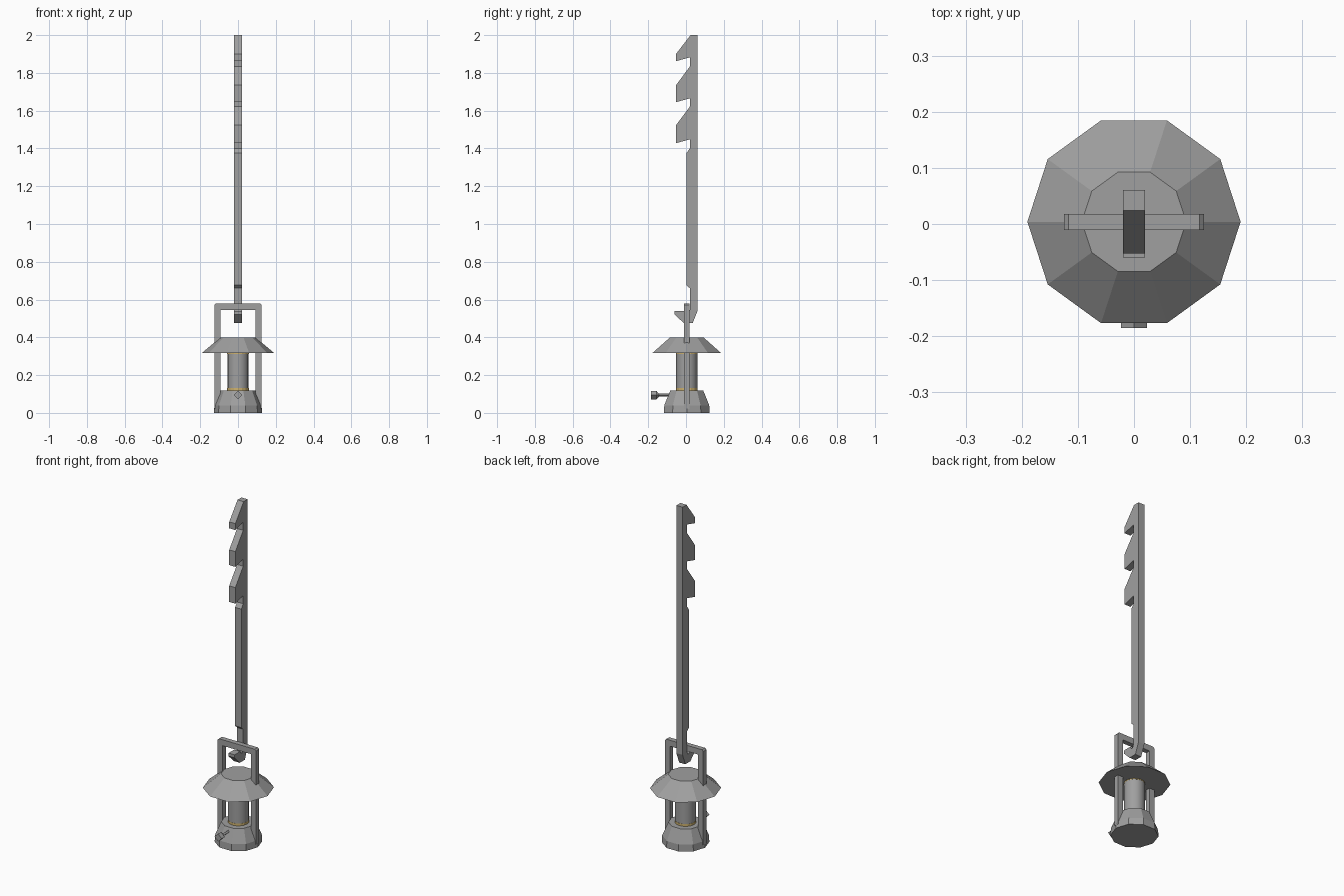
import bpy, bmesh, math

if "Cube" in bpy.data.objects:
    bpy.data.objects.remove(bpy.data.objects["Cube"])


def material(name, rgb):
    m = bpy.data.materials.new(name)
    m.diffuse_color = (*rgb, 1)
    m.use_nodes = True
    m.node_tree.nodes["Principled BSDF"].inputs["Base Color"].default_value = m.diffuse_color
    return m


GREY = material("iron grey", (0.35, 0.35, 0.35))
GOLD = material("brass gold", (0.62, 0.45, 0.16))


def finish(bm, name, mat):
    bmesh.ops.recalc_face_normals(bm, faces=bm.faces)
    me = bpy.data.meshes.new(name)
    bm.to_mesh(me)
    bm.free()
    me.materials.append(mat)
    ob = bpy.data.objects.new(name, me)
    bpy.context.collection.objects.link(ob)
    return ob


def lathe(name, rings, sides, mat, place):
    """Closed stack of polygon rings (radius, height), mapped by place(u, v, h)."""
    bm = bmesh.new()
    loops = []
    for r, h in rings:
        loops.append([bm.verts.new(place(r * math.cos(2 * math.pi * i / sides),
                                         r * math.sin(2 * math.pi * i / sides), h))
                      for i in range(sides)])
    for a, b in zip(loops, loops[1:]):
        for i in range(sides):
            j = (i + 1) % sides
            bm.faces.new((a[i], a[j], b[j], b[i]))
    bm.faces.new(loops[0])
    bm.faces.new(loops[-1])
    return finish(bm, name, mat)


def extrude(name, outline, place, depth, mat):
    """Flat outline turned into a solid of the given depth."""
    bm = bmesh.new()
    face = bm.faces.new([bm.verts.new(place(a, b)) for a, b in outline])
    out = bmesh.ops.extrude_face_region(bm, geom=[face])
    bmesh.ops.translate(bm, vec=depth,
                        verts=[v for v in out["geom"] if isinstance(v, bmesh.types.BMVert)])
    return finish(bm, name, mat)


def upright(u, v, h):
    return (u, v + 0.004, h)


# notched hanger bar with a hook at the bottom (y, z outline)
outline = [(0.061, 2.0), (0.024, 2.0)]
for z in (1.90, 1.735, 1.523):
    low = {1.90: 1.862, 1.735: 1.645, 1.523: 1.428}[z]
    if z != 1.90:
        outline.append((0.02, z + 0.098))
    outline += [(-0.053, z), (-0.053, low), (0.02, low + 0.02)]
outline += [(0.02, 1.40), (0.002, 1.375), (0.002, 0.677), (0.02, 0.66),
            (0.02, 0.545), (0.012, 0.525), (0.002, 0.525), (-0.008, 0.54),
            (-0.06, 0.54), (-0.06, 0.522), (-0.012, 0.475), (0.035, 0.475), (0.061, 0.54)]
extrude("hanger_bar", outline, lambda y, z: (-0.02, y, z), (0.04, 0, 0), GREY)

# square handle frame, clipped at the upper corners
half = [(0.125, 0.02), (0.125, 0.572), (0.117, 0.58)]
inner = [(0.092, 0.545), (0.092, 0.02)]
frame = half + [(-x, z) for x, z in reversed(half)] \
    + [(-x, z) for x, z in reversed(inner)] + inner
extrude("handle_frame", frame, lambda x, z: (x, -0.011, z), (0, 0.029, 0), GREY)

# lantern body
lathe("lamp_shade", [(0.19, 0.318), (0.093, 0.40)], 10, GREY, upright)
lathe("lamp_base", [(0.127, 0), (0.125, 0.04), (0.092, 0.118)], 10, GREY, upright)
tube = lathe("lamp_tube", [(0.056, 0.131), (0.056, 0.314)], 16, GREY, upright)
bpy.context.view_layer.objects.active = tube
tube.select_set(True)
bpy.ops.object.shade_smooth_by_angle()
for name, z in (("lower_ring", 0.117), ("upper_ring", 0.313)):
    lathe(name, [(0.057, z), (0.057, z + 0.014)], 16, GOLD, upright)

# adjusting knob on a thin stem
lathe("knob", [(0.023, 0.185), (0.023, 0.157), (0.008, 0.143), (0.008, 0.07)],
      4, GREY, lambda u, v, h: (u, -h, 0.094 + v))
